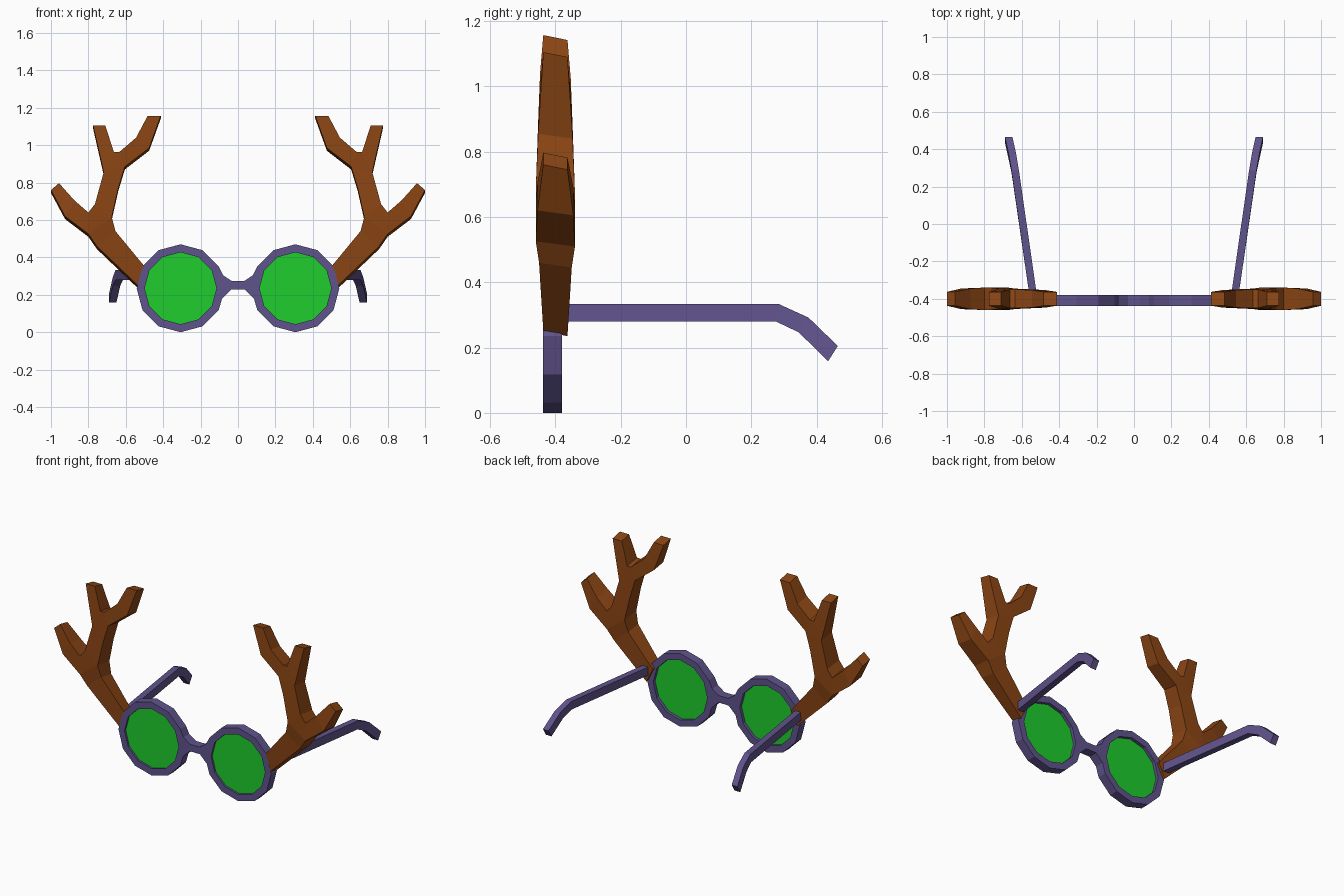
import bpy, bmesh
from math import sin, cos, pi

if "Cube" in bpy.data.objects:
    bpy.data.objects.remove(bpy.data.objects["Cube"])


def material(name, rgb):
    m = bpy.data.materials.new(name)
    m.diffuse_color = (*rgb, 1)
    m.use_nodes = True
    m.node_tree.nodes["Principled BSDF"].inputs["Base Color"].default_value = m.diffuse_color
    return m


PURPLE = material("purple_plastic", (0.117, 0.087, 0.26))
GREEN = material("green_glass", (0.013, 0.61, 0.026))
BROWN = material("brown_antler", (0.258, 0.06, 0.007))


def mirrored_solid(name, front, back, faces, mat):
    """Two matching point sheets, closed along their outline, mirrored over x = 0."""
    bm = bmesh.new()
    f = [bm.verts.new(p) for p in front]
    b = [bm.verts.new(p) for p in back]
    edges = [(q[i], q[(i + 1) % len(q)]) for q in faces for i in range(len(q))]
    used = {frozenset(e): 0 for e in edges}
    for e in edges:
        used[frozenset(e)] += 1
    for q in faces:
        bm.faces.new([f[i] for i in q])
        bm.faces.new([b[i] for i in reversed(q)])
    for i, j in edges:
        on_seam = abs(f[i].co.x) + abs(f[j].co.x) < 1e-6
        if used[frozenset((i, j))] == 1 and not on_seam:
            bm.faces.new((f[j], f[i], b[i], b[j]))
    bmesh.ops.recalc_face_normals(bm, faces=bm.faces[:])
    me = bpy.data.meshes.new(name)
    bm.to_mesh(me)
    bm.free()
    me.materials.append(mat)
    ob = bpy.data.objects.new(name, me)
    bpy.context.collection.objects.link(ob)
    ob.modifiers.new("mirror", 'MIRROR')
    return ob


def ring(r, cx=0.307, cz=0.235, n=12):
    return [(cx + r * cos(2 * pi * i / n), cz + r * sin(2 * pi * i / n)) for i in range(n)]


def slab(name, pts, faces, y0, y1, mat):
    return mirrored_solid(name, [(x, y0, z) for x, z in pts],
                          [(x, y1, z) for x, z in pts], faces, mat)


# Frame: twelve-sided rims flowing into the nose bridge
pts = ring(0.235) + ring(0.192)
faces = [(i, (i + 1) % 12, 12 + (i + 1) % 12, 12 + i) for i in range(12)]
pts += [(0.08, 0.305), (0.033, 0.273), (0, 0.273),
        (0.085, 0.18), (0.036, 0.228), (0, 0.228)]
faces += [(6, 5, 24), (6, 24, 25), (6, 25, 28), (6, 28, 27), (6, 27, 7), (25, 26, 29, 28)]
slab("frame", pts, faces, -0.438, -0.38, PURPLE)

# Lenses
slab("lenses", ring(0.192), [tuple(range(12))], -0.425, -0.40, GREEN)

# Temple arms: (x, top y, top z, bottom y, bottom z)
arm = [(0.54, -0.375, 0.333, -0.375, 0.28),
       (0.635, 0.285, 0.333, 0.275, 0.28),
       (0.65, 0.375, 0.292, 0.345, 0.247),
       (0.67, 0.465, 0.205, 0.435, 0.158)]


def arm_side(dx):
    return [p for x, y1, z1, y2, z2 in arm for p in ((x + dx, y1, z1), (x + dx, y2, z2))]


mirrored_solid("temple_arms", arm_side(-0.02), arm_side(0.02),
               [(i, i + 1, i + 3, i + 2) for i in (0, 2, 4)], PURPLE)

# Antlers: outline points with half thickness, thicker around the forks
antler = [(0.535, 0.25, 0.037), (0.49, 0.34, 0.037),      # base
          (0.755, 0.46, 0.05), (0.655, 0.54, 0.05),       # lower beam
          (0.80, 0.525, 0.06), (0.675, 0.615, 0.06),      # side tine root
          (0.80, 0.64, 0.06), (0.605, 0.885, 0.053),
          (0.765, 0.685, 0.06), (0.718, 0.855, 0.053),    # upper beam
          (0.925, 0.62, 0.055), (0.875, 0.705, 0.055),    # side tine
          (1.0, 0.76, 0.037), (0.957, 0.797, 0.037),
          (0.775, 1.105, 0.037), (0.71, 1.105, 0.037),    # outer prong
          (0.663, 0.963, 0.05), (0.635, 0.963, 0.05),
          (0.545, 1.04, 0.047), (0.475, 0.985, 0.047),    # inner prong
          (0.483, 1.157, 0.037), (0.413, 1.157, 0.037),
          (0.64, 0.77, 0.055)]
faces = [(0, 2, 3, 1), (2, 4, 5, 3), (4, 6, 8, 5), (4, 10, 11, 6), (10, 12, 13, 11),
         (5, 8, 9, 7, 22), (7, 9, 16, 17), (9, 14, 15, 16), (7, 17, 18, 19), (19, 18, 20, 21)]
mirrored_solid("antlers", [(x, -0.40 - h, z) for x, z, h in antler],
               [(x, -0.40 + h, z - 0.015) for x, z, h in antler], faces, BROWN)
